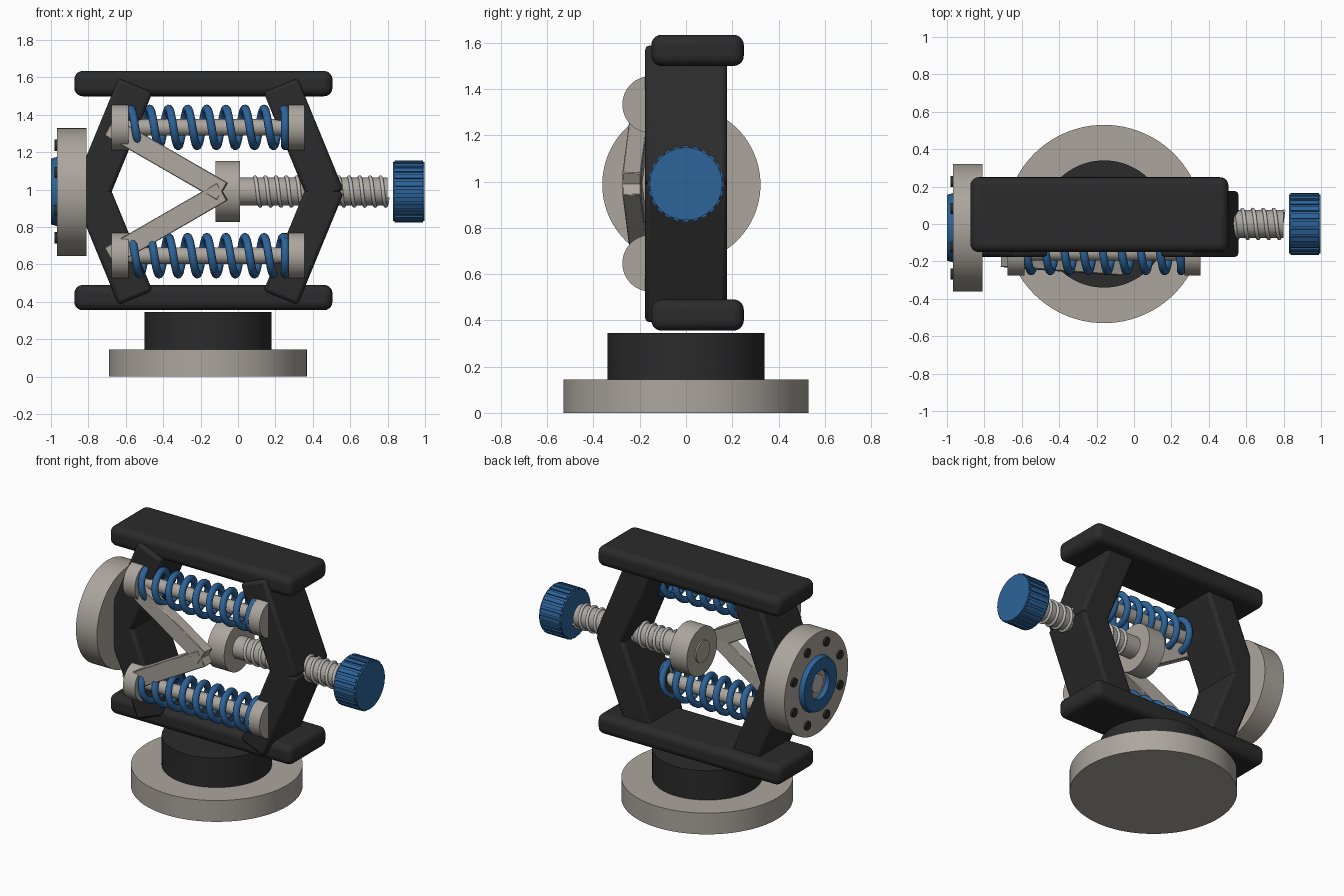
import bpy, math
from mathutils import Matrix, Vector

if "Cube" in bpy.data.objects:
    bpy.data.objects.remove(bpy.data.objects["Cube"])

MID = 0.99    # height of the screw axis
CX = -0.16    # centre of the frame and base


def material(name, rgb):
    m = bpy.data.materials.new(name)
    m.use_nodes = True
    m.diffuse_color = (*rgb, 1)
    m.node_tree.nodes["Principled BSDF"].inputs["Base Color"].default_value = (*rgb, 1)
    return m


black = material("matte black", (0.024, 0.024, 0.024))
blue = material("blue", (0.026, 0.125, 0.32))
metal = material("warm grey metal", (0.41, 0.38, 0.34))
steel = material("light steel", (0.5, 0.5, 0.5))


def finish(ob, name, mat):
    ob.name = name
    ob.data.materials.append(mat)
    return ob


def cylinder(name, mat, r, start, end, sides=64):
    """Cylinder between two points."""
    a, b = Vector(start), Vector(end)
    d = b - a
    bpy.ops.mesh.primitive_cylinder_add(vertices=sides, radius=r, depth=d.length, location=(a + b) / 2,
                                        rotation=d.to_track_quat('Z', 'Y').to_euler())
    bpy.ops.object.shade_smooth_by_angle()
    return finish(bpy.context.object, name, mat)


def rod(name, mat, r, x0, x1, y=0, z=MID, sides=64):
    return cylinder(name, mat, r, (x0, y, z), (x1, y, z), sides)


def bevel(ob, width, segments):
    mod = ob.modifiers.new("rounded edges", 'BEVEL')
    mod.width, mod.segments = width, segments
    bpy.ops.object.shade_smooth_by_angle()


def beam(name, mat, start, end, width, depth, round_by, segments=2):
    """Box between two points, width lying in the xz plane."""
    a, b = Vector(start), Vector(end)
    along = (b - a).normalized()
    side = along.cross(Vector((0, 1, 0))).normalized()
    out = side.cross(along)
    bpy.ops.mesh.primitive_cube_add(size=1)
    ob = bpy.context.object
    ob.data.transform(Matrix.Diagonal(((b - a).length, width, depth, 1)))
    ob.matrix_world = Matrix.Translation((a + b) / 2) @ Matrix((along, side, out)).transposed().to_4x4()
    bevel(ob, round_by, segments)
    return finish(ob, name, mat)


def helix(name, mat, r, wire, x0, x1, pitch, y=0, z=MID, extra=0):
    """Wire coil along x, closed by extra flat turns at its end."""
    steps = 28
    n = int(((x1 - x0) / pitch + extra) * steps)
    curve = bpy.data.curves.new(name, 'CURVE')
    curve.dimensions = '3D'
    curve.bevel_depth, curve.bevel_resolution = wire, 3
    curve.use_fill_caps = True
    sp = curve.splines.new('POLY')
    sp.points.add(n)
    for i, p in enumerate(sp.points):
        t = math.tau * i / steps
        x = min(x0 + pitch * i / steps, x1)
        p.co = (x, y - r * math.sin(t), z + r * math.cos(t), 1)
    ob = bpy.data.objects.new(name, curve)
    bpy.context.collection.objects.link(ob)
    return finish(ob, name, mat)


# base
cylinder("base_plate", metal, 0.53, (CX, 0, 0), (CX, 0, 0.145), 96)
cylinder("base_column", black, 0.34, (CX, 0, 0.145), (CX, 0, 0.345), 96)

# frame rails, bent side arms, linkage bars and springs, above and below the axis
for level, s in (("upper", 1), ("lower", -1)):
    z = MID + 0.005 + s * 0.572
    beam(level + "_rail", black, (-0.875, 0.05, z), (0.505, 0.05, z), 0.135, 0.4, 0.045, 5)

    for side, m in (("left", 1), ("right", -1)):
        beam(f"{level}_{side}_arm", black,
             (CX + m * 0.388, 0, MID + s * 0.568), (CX + m * 0.634, 0, MID - s * 0.03),
             0.197, 0.354, 0.02)

    beam(level + "_link", metal, (-0.685, -0.19, MID + s * 0.347),
         (-0.083, -0.235, MID), 0.11, 0.08, 0.004, 1)

    z, y = MID + s * 0.343, -0.152
    rod(level + "_spring_rod", metal, 0.044, -0.6, 0.3, y, z, 32)
    rod(level + "_spring_cap_right", metal, 0.123, -0.675, -0.585, y, z)
    rod(level + "_spring_cap_left", metal, 0.123, 0.27, 0.355, y, z)
    helix(level + "_spring", blue, 0.1, 0.022, -0.575, 0.252, 0.102, y, z, extra=1)

# threaded screw and nut
rod("screw_shaft", metal, 0.074, -0.13, 0.8)
helix("screw_thread", steel, 0.077, 0.01, 0.09, 0.8, 0.056)
rod("nut", metal, 0.163, -0.12, 0.01)

# ribbed knob
rod("knob", blue, 0.157, 0.83, 0.997)
for i in range(24):
    a = math.tau * i / 24
    bpy.ops.mesh.primitive_cube_add(size=1, rotation=(a, 0, 0),
                                    location=(0.913, -0.156 * math.sin(a), MID + 0.156 * math.cos(a)))
    rib = finish(bpy.context.object, "knob_rib", blue)
    rib.data.transform(Matrix.Diagonal((0.15, 0.026, 0.018, 1)))

# mounting flange with blue ring, hub and bolts
FY = -0.02
rod("flange", metal, 0.342, -0.968, -0.81, FY, MID - 0.003, 96)
bpy.ops.mesh.primitive_circle_add(vertices=64, radius=0.185, location=(-0.968, FY, MID),
                                  rotation=(0, -math.pi / 2, 0))
ring = finish(bpy.context.object, "flange_ring", blue)
bpy.ops.object.mode_set(mode='EDIT')
bpy.ops.mesh.extrude_region_move(TRANSFORM_OT_translate={"value": (-0.032, 0, 0)})
bpy.ops.transform.resize(value=(1, 0.95, 0.95))
bpy.ops.mesh.extrude_region_move()
bpy.ops.transform.resize(value=(1, 0.55, 0.55))
bpy.ops.mesh.extrude_region_move(TRANSFORM_OT_translate={"value": (0.032, 0, 0)})
bpy.ops.mesh.select_all(action='SELECT')
bpy.ops.mesh.normals_make_consistent(inside=False)
bpy.ops.object.mode_set(mode='OBJECT')
bpy.ops.object.shade_smooth_by_angle()
rod("flange_hub", steel, 0.06, -0.98, -0.9, FY)
for i in range(8):
    a = math.tau * (i + 0.5) / 8
    rod("flange_bolt", black, 0.03, -0.981, -0.93,
        FY + 0.268 * math.cos(a), MID + 0.268 * math.sin(a), 16)
